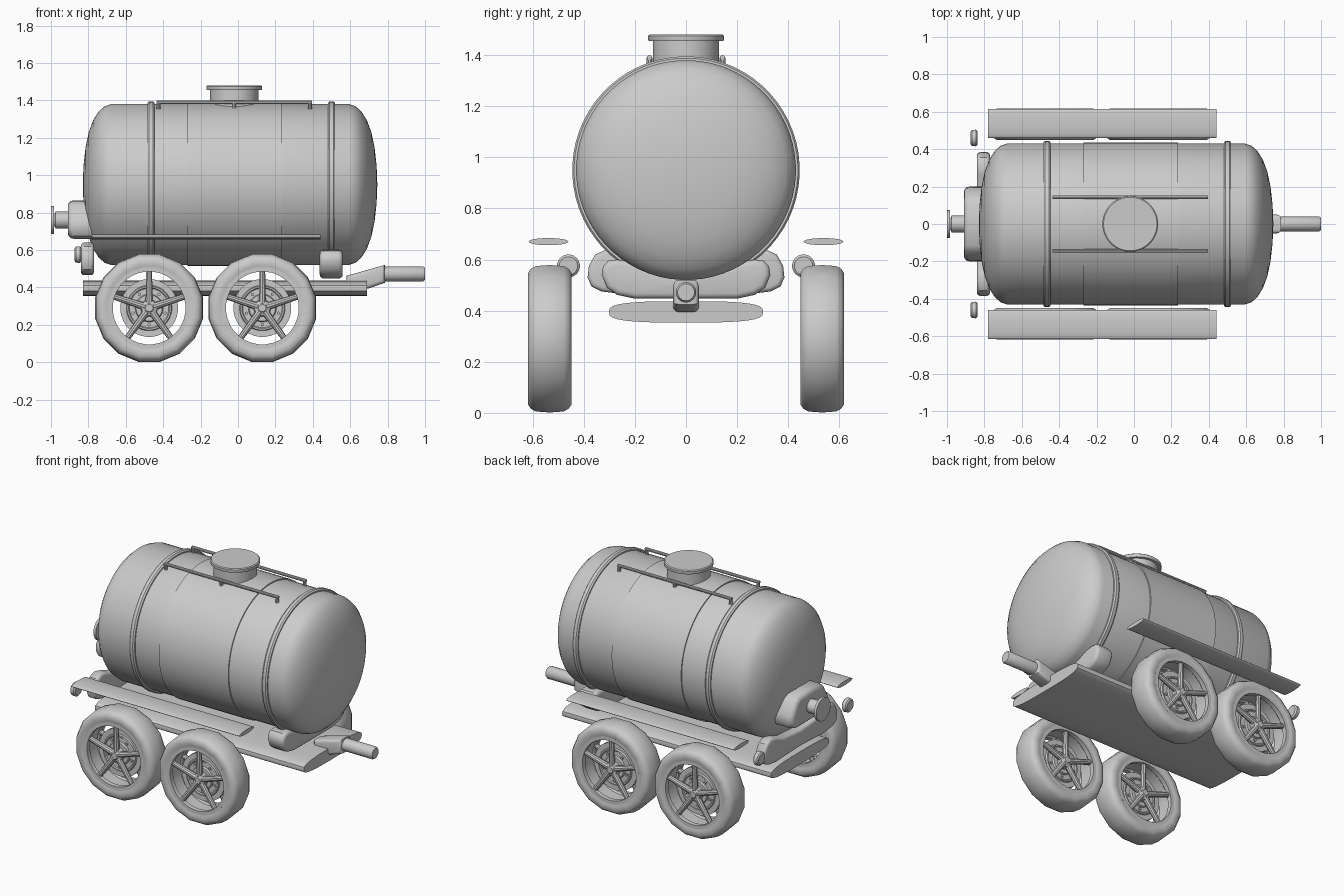
import bpy, bmesh
from math import sin, cos, pi, radians, copysign
from mathutils import Matrix, Vector

if "Cube" in bpy.data.objects:
    bpy.data.objects.remove(bpy.data.objects["Cube"])

AXES = {'X': Matrix.Rotation(pi / 2, 4, 'Y'), 'Y': Matrix.Rotation(-pi / 2, 4, 'X'), 'Z': Matrix.Identity(4)}


def finish(name, bm, angle=35):
    bmesh.ops.recalc_face_normals(bm, faces=bm.faces)
    me = bpy.data.meshes.new(name)
    bm.to_mesh(me)
    bm.free()
    ob = bpy.data.objects.new(name, me)
    bpy.context.collection.objects.link(ob)
    bpy.ops.object.select_all(action='DESELECT')
    ob.select_set(True)
    bpy.context.view_layer.objects.active = ob
    bpy.ops.object.shade_smooth_by_angle(angle=radians(angle))
    return ob


def lathe(name, profile, axis='X', loc=(0, 0, 0), segs=32, closed=False, angle=35):
    """Revolve (position along axis, radius) points; closed joins last to first."""
    bm = bmesh.new()
    m = Matrix.Translation(loc) @ AXES[axis]
    rings = []
    for a, r in profile:
        if r == 0:
            rings.append([bm.verts.new(m @ Vector((0, 0, a)))] * segs)
        else:
            rings.append([bm.verts.new(m @ Vector((r * cos(2 * pi * (i + .5) / segs), r * sin(2 * pi * (i + .5) / segs), a)))
                          for i in range(segs)])
    pairs = list(zip(rings, rings[1:]))
    if closed:
        pairs.append((rings[-1], rings[0]))
    for p, q in pairs:
        for i in range(segs):
            j = (i + 1) % segs
            vs = list(dict.fromkeys((p[i], p[j], q[j], q[i])))
            bm.faces.new(vs)
    return finish(name, bm, angle)


def rod(name, p, q, r, r2=None, segs=10):
    bm = bmesh.new()
    p, q = Vector(p), Vector(q)
    d = q - p
    m = Matrix.Translation((p + q) / 2) @ d.to_track_quat('Z', 'Y').to_matrix().to_4x4()
    bmesh.ops.create_cone(bm, cap_ends=True, segments=segs, radius1=r, radius2=r2 or r, depth=d.length, matrix=m)
    return finish(name, bm)


def extrude(name, pts, lo, hi, axis='X', bevel=0):
    """Extrude a 2D outline: YZ along X, or XZ along Y."""
    bm = bmesh.new()
    vs = [bm.verts.new((lo, a, b) if axis == 'X' else (a, lo, b)) for a, b in pts]
    f = bm.faces.new(vs)
    new = bmesh.ops.extrude_face_region(bm, geom=[f])['geom']
    d = (hi - lo, 0, 0) if axis == 'X' else (0, hi - lo, 0)
    bmesh.ops.translate(bm, verts=[v for v in new if isinstance(v, bmesh.types.BMVert)], vec=d)
    if bevel:
        caps = [e for e in bm.edges if abs(e.verts[0].co['XYZ'.index(axis)] - e.verts[1].co['XYZ'.index(axis)]) < 1e-6]
        bmesh.ops.bevel(bm, geom=caps, offset=bevel, segments=3, affect='EDGES', profile=.5)
    return finish(name, bm)


def oval(cy, cz, ry, rz, power=1.0, n=32):
    f = lambda v: copysign(abs(v) ** power, v)
    return [(cy + ry * f(cos(2 * pi * i / n)), cz + rz * f(sin(2 * pi * i / n))) for i in range(n)]


def mirrored(half):
    return half + [(-y, z) for y, z in reversed(half) if y > 0]


# Tank barrel with domed ends, middle sleeve and straps
tz = 0.95
dome = [(0, 0), (.004, .1), (.015, .2), (.032, .28), (.056, .345), (.085, .39), (.115, .418), (.15, .43)]
tank = [(-.83 + a, r) for a, r in dome] + [(.745 - a, r) for a, r in reversed(dome)]
lathe('tank', tank, loc=(0, 0, tz), segs=64)
lathe('tank_sleeve', [(-.27, .42), (-.27, .437), (.235, .437), (.235, .42)], loc=(0, 0, tz), segs=64)
for n, x in (('rear', -.465), ('front', .5)):
    lathe(n + '_strap', [(-.019, .425), (-.019, .438), (-.01, .445), (.01, .445), (.019, .438), (.019, .425)],
          loc=(x, 0, tz), segs=64, closed=True)

# Manhole on top
lathe('manhole', [(1.34, 0), (1.34, .13), (1.455, .13), (1.455, .147), (1.462, .149), (1.475, .149), (1.48, .143), (1.48, 0)],
      'Z', (-.02, 0, 0), 40)

# Top rails with small feet
for s in (-1, 1):
    y = s * .143
    rod('top_rail', (-.435, y, 1.39), (.395, y, 1.39), .01)
    for x in (-.425, -.02, .385):
        rod('rail_foot', (x, y, 1.355), (x, y, 1.39), .011)

# Chassis bed and side fenders
extrude('chassis_bed', oval(0, .395, .302, .042, .65), -.83, .69)
for s in (-1, 1):
    extrude('fender', oval(s * .538, .67, .078, .014), -.78, .44)

# Cradles under the tank
extrude('front_cradle', mirrored([(0, .447), (.2, .447), (.27, .462), (.31, .49), (.33, .54), (.325, .572), (.305, .595),
                                  (.27, .6), (.2, .59), (.1, .56), (0, .55)]), .437, .56, bevel=.022)
extrude('rear_cradle', mirrored([(0, .475), (.25, .465), (.33, .475), (.37, .495), (.385, .53), (.38, .575), (.355, .62),
                                 (.31, .64), (.26, .63), (.18, .6), (0, .585)]), -.84, -.77, bevel=.018)

# Rear valve box and outlet pipe
extrude('valve_box', mirrored([(0, .66), (.14, .66), (.18, .675), (.2, .71), (.195, .755), (.15, .835), (.115, .86), (0, .865)]),
        -.91, -.74, bevel=.03)
lathe('outlet_pipe', [(-1, 0), (-1, .075), (-.983, .075), (-.983, .03), (-.975, .045), (-.9, .045), (-.9, 0)],
      loc=(0, 0, .76), segs=24)

# Tail lamps
for s in (-1, 1):
    lathe('tail_lamp', [(-.874, 0), (-.874, .034), (-.867, .043), (-.845, .045), (-.837, .036), (-.837, 0)],
          loc=(0, s * .46, .575), segs=20)

# Drawbar
extrude('drawbar_neck', [(.58, .4), (.70, .395), (.785, .425), (.785, .52), (.58, .462)], -.05, .05, 'Y', .02)
lathe('drawbar_tube', [(.76, 0), (.76, .04), (.99, .04), (1, .033), (1, 0)], loc=(0, 0, .472), segs=20)

# One wheel, modelled around the origin with its axle along y
tire = [(.078, .213), (.084, .235), (.085, .262), (.074, .279), (.055, .29), (0, .294)]
parts = [lathe('tire', tire + [(-a, r) for a, r in reversed(tire[:-1])], 'Y', segs=16, closed=True, angle=50),
         lathe('rim', [(-.08, .195), (-.08, .22), (.08, .22), (.08, .195), (.05, .195), (.04, .205), (-.04, .205), (-.05, .195)],
               'Y', segs=32, closed=True)]
disc = [(.03, 0), (.03, .07), (.018, .075), (.018, .105), (.024, .11), (.024, .118), (.014, .122), (.014, .155)]
parts.append(lathe('brake_disc', disc + [(-a, r) for a, r in reversed(disc)], 'Y', segs=32))
hub = [(.074, 0), (.074, .02), (.066, .027), (.062, .042), (.03, .046)]
parts.append(lathe('hub', hub + [(-a, r) for a, r in reversed(hub)], 'Y', segs=16))
for s in (-1, 1):
    for k in range(5):
        a = pi / 2 + k * 2 * pi / 5
        parts.append(rod('spoke', (.02 * cos(a), s * .05, .02 * sin(a)), (.205 * cos(a), s * .056, .205 * sin(a)), .02, .016))
        b = a + pi / 5
        parts.append(rod('bolt', (.09 * cos(b), 0, .09 * sin(b)), (.09 * cos(b), s * .027, .09 * sin(b)), .009, segs=6))

# Place the wheel at four corners
bpy.ops.object.select_all(action='DESELECT')
for p in parts:
    p.select_set(True)
bpy.context.view_layer.objects.active = parts[0]
bpy.ops.object.join()
wheel = parts[0]
wheel.name = 'wheel'
spots = [(x, y, .29) for x in (-.475, .13) for y in (-.533, .533)]
wheel.location = spots[0]
for spot in spots[1:]:
    w = wheel.copy()
    w.location = spot
    bpy.context.collection.objects.link(w)
